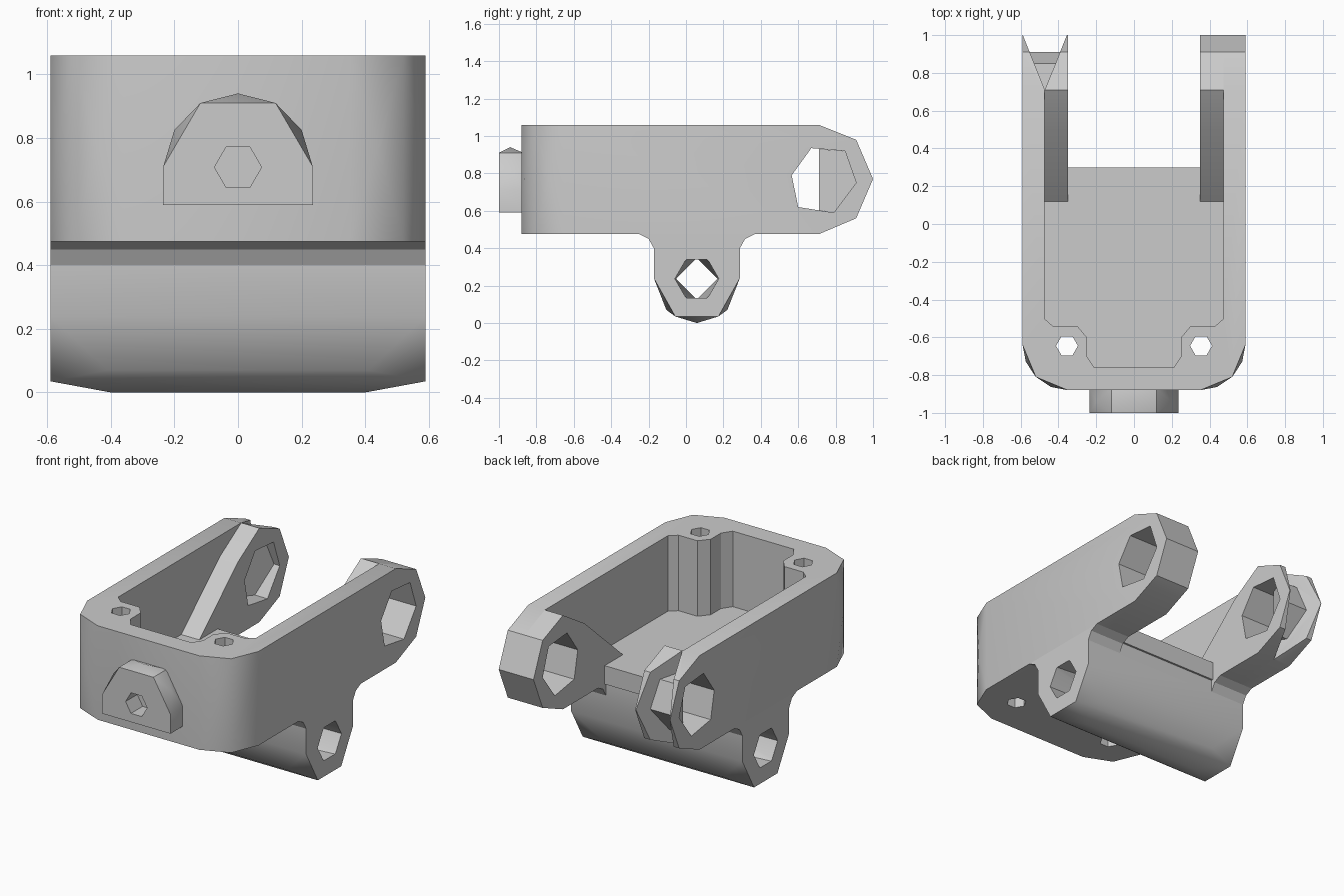
import bpy, bmesh, math
from mathutils import Vector

cube = bpy.data.objects.get("Cube")
if cube:
    bpy.data.objects.remove(cube, do_unlink=True)

grey = bpy.data.materials.new("matte grey")
grey.use_nodes = True
COLOUR = (0.6, 0.6, 0.6, 1)
grey.diffuse_color = COLOUR
grey.node_tree.nodes["Principled BSDF"].inputs["Base Color"].default_value = COLOUR


def finish(name, bm):
    bmesh.ops.recalc_face_normals(bm, faces=bm.faces)
    mesh = bpy.data.meshes.new(name)
    bm.to_mesh(mesh)
    bm.free()
    mesh.materials.append(grey)
    obj = bpy.data.objects.new(name, mesh)
    bpy.context.collection.objects.link(obj)
    return obj


def hull(name, points):
    bm = bmesh.new()
    for p in points:
        bm.verts.new(p)
    res = bmesh.ops.convex_hull(bm, input=bm.verts)
    loose = {e for e in res["geom_interior"] if isinstance(e, bmesh.types.BMVert)}
    bmesh.ops.delete(bm, geom=list(loose), context="VERTS")
    bmesh.ops.dissolve_limit(bm, angle_limit=0.01, verts=bm.verts, edges=bm.edges)
    return finish(name, bm)


def place(axis, p, t):
    """Put a 2D profile point at distance t along an axis."""
    return Vector((t, p[0], p[1])) if axis == "x" else \
        Vector((p[0], t, p[1])) if axis == "y" else Vector((p[0], p[1], t))


def prism(name, profile, axis, a, b):
    bm = bmesh.new()
    face = bm.faces.new([bm.verts.new(place(axis, p, a)) for p in profile])
    res = bmesh.ops.extrude_face_region(bm, geom=[face])
    step = place(axis, (0, 0), b - a)
    bmesh.ops.translate(bm, vec=step,
                        verts=[v for v in res["geom"] if isinstance(v, bmesh.types.BMVert)])
    return finish(name, bm)


def cut(targets, cutter):
    for obj in targets:
        mod = obj.modifiers.new("cut", "BOOLEAN")
        mod.operation, mod.solver, mod.object = "DIFFERENCE", "EXACT", cutter
        bpy.context.view_layer.objects.active = obj
        bpy.ops.object.modifier_apply(modifier=mod.name)
    bpy.data.objects.remove(cutter, do_unlink=True)


def ring(cx, cy, r, n, start=0):
    return [(cx + r * math.cos(start + i * math.tau / n),
             cy + r * math.sin(start + i * math.tau / n)) for i in range(n)]


W, INNER, BOSS = 0.59, 0.475, 0.35        # half widths
BOTTOM, FLOOR, TOP = 0.475, 0.59, 1.06    # heights
arm_end = [(0.71, TOP), (0.91, 0.98), (1.0, 0.77), (0.91, 0.56), (0.71, BOTTOM)]
arm_hole = [(0.565, 0.79), (0.67, 0.935), (0.85, 0.92),
            (0.91, 0.75), (0.79, 0.59), (0.6, 0.62)]

# Housing: faceted front corners, long side arms
pts = []
for s in (-1, 1):
    pts += [(s * W, y, z) for y, z in arm_end]
    for z, angles in ((BOTTOM, (0, 45, 90)), (0.77, (22, 68)), (TOP, (0, 45, 90))):
        for a in map(math.radians, angles):
            pts.append((s * (0.35 + 0.24 * math.cos(a)), -0.64 - 0.24 * math.sin(a), z))
body = hull("housing", pts)

# Tray cavity with screw posts in the front corners, open at the back
half = [(INNER, 1.1), (INNER, -0.5), (0.43, -0.54), (0.3, -0.54),
        (0.25, -0.6), (0.25, -0.7), (0.21, -0.76)]
outline = half + [(-x, y) for x, y in reversed(half)]
cut([body], prism("cavity_cutter", outline, "z", FLOOR, 1.3))
gap = [(INNER, 1.1), (INNER, 0.3), (-INNER, 0.3), (-INNER, 1.1)]
cut([body], prism("gap_cutter", gap, "z", 0.3, 0.7))
for s in (-1, 1):
    cut([body], prism("screw_cutter", ring(s * 0.355, -0.645, 0.058, 6), "z", 0.3, 1.3))

# Sloped bosses thickening the arms
boss_profile = [(0.12, FLOOR), (0.5, 0.93)] + arm_end + \
    [(0.3, BOTTOM), (0.3, 0.5), (0.12, 0.5)]
left_boss = prism("left_arm_boss", boss_profile, "x", BOSS, INNER)
right_boss = prism("right_arm_boss", boss_profile, "x", -INNER, -BOSS)
arms = [body, left_boss, right_boss]
cut(arms, prism("pivot_cutter", arm_hole, "x", -0.8, 0.8))

# Wedge groove in the right arm, crossed by the pivot sleeve
apex = (-0.472, 0.71)
wedge = [apex, (apex[0] - 0.157, 1.1), (apex[0] + 0.157, 1.1)]
cut([body, right_boss], prism("groove_cutter", wedge, "z", 0.3, 1.3))
sleeve_edge = [(0.71, 0.93), (0.71, 0.603)] + [p for p in arm_hole if p[0] > apex[1]]
hull("pivot_sleeve", [(apex[0] + s * (0.003 + 0.4 * (y - apex[1])), y, z)
                      for s in (-1, 1) for y, z in sleeve_edge])

# Lower crossbar with chamfered ends
C = 0.058
pts = []
for s in (-1, 1):
    for t in (-1, 1):
        pts += [(s * W, C + t * 0.23, z) for z in (0.24, BOTTOM)]
        pts += [(s * W, C + t * 0.115, 0.035), (s * 0.41, C + t * 0.163, 0.07)]
    pts.append((s * 0.4, C, 0))
bar = hull("crossbar", pts)

# Crossbar bore, narrowing from a hexagon to a diamond
for s in (-1, 1):
    bore = [place("x", p, s * 0.65) for p in ring(C, 0.237, 0.118, 6)]
    bore += [place("x", p, -s * 0.01) for p in ring(C, 0.237, 0.11, 4)]
    cut([bar], hull("bore_cutter", bore))

# Fillets between crossbar and housing
front_fillet = [(-0.172, BOTTOM), (-0.172, 0.4), (-0.2, 0.45), (-0.25, BOTTOM)]
prism("front_fillet", front_fillet, "x", -W, W)
rear_fillet = [(2 * C - y, z) for y, z in front_fillet]
for side, a, b in (("left", BOSS, W), ("right", -W, -BOSS)):
    prism(side + "_rear_fillet", rear_fillet, "x", a, b)

# Arched lug on the front with a blind hexagonal socket
pts = [(0, -0.94, 0.94)]
for s in (-1, 1):
    pts.append((s * 0.2, -0.94, 0.825))
    pts += [(s * x, y, z) for y in (-1, -0.87)
            for x, z in ((0.235, FLOOR), (0.235, 0.71), (0.118, 0.91))]
lug = hull("front_lug", pts)
cut([lug], prism("socket_cutter", ring(0, 0.708, 0.074, 6), "y", -1.1, -0.885))

# Soft shading on the gentle facets
for obj in bpy.context.scene.objects:
    if obj.type == "MESH" and grey.name in obj.data.materials:
        bpy.ops.object.select_all(action="DESELECT")
        obj.select_set(True)
        bpy.context.view_layer.objects.active = obj
        bpy.ops.object.shade_smooth_by_angle(angle=math.radians(30))
